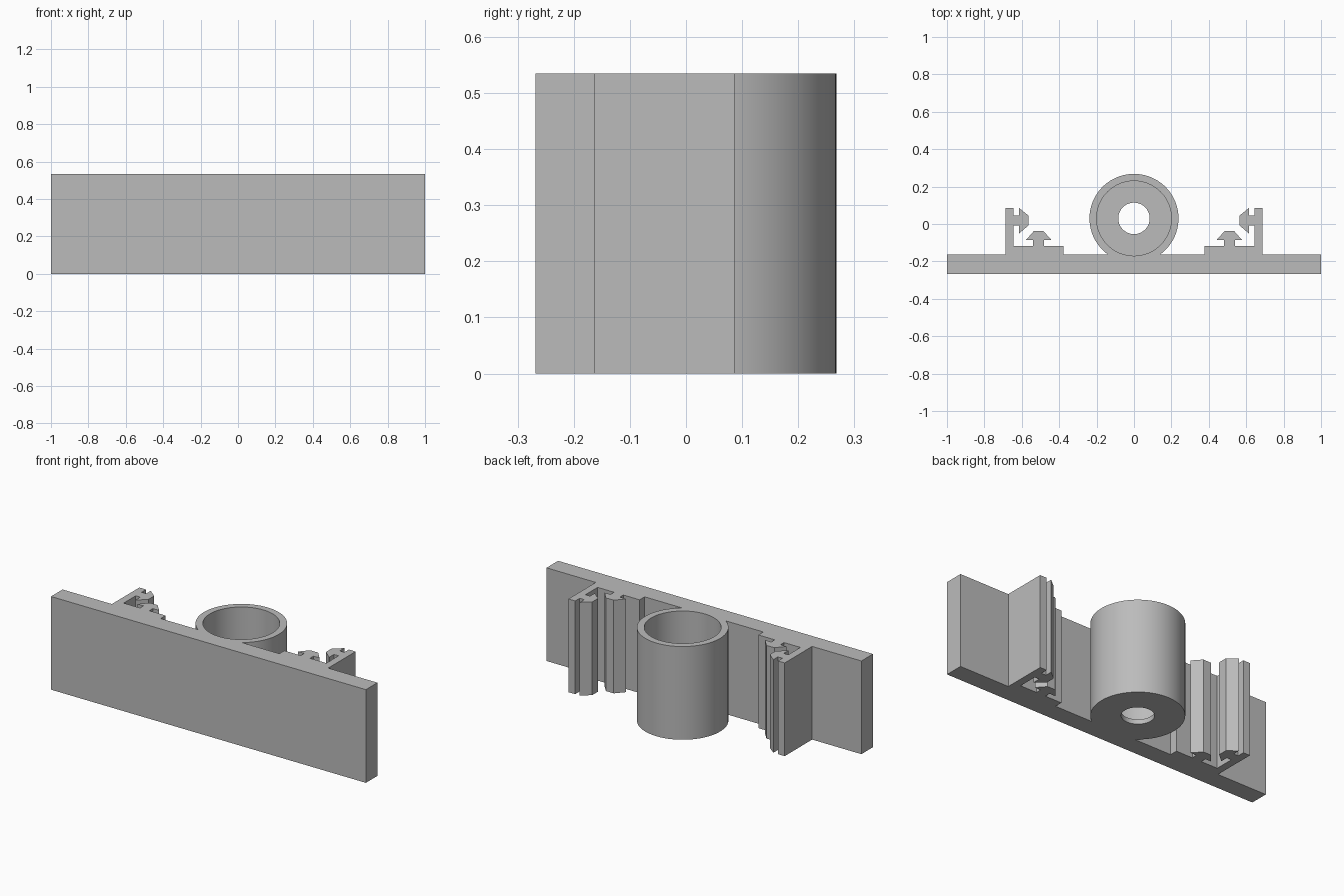
import bpy, bmesh, math

if "Cube" in bpy.data.objects:
    bpy.data.objects.remove(bpy.data.objects["Cube"], do_unlink=True)

HEIGHT = 0.535
FRONT, BACK = -0.268, -0.163      # plate faces
TUBE_Y, TUBE_R, BORE_R, HOLE_R = 0.03, 0.238, 0.2, 0.084
FLOOR = 0.027                     # thickness of the tube floor

grey = bpy.data.materials.new("plain grey")
grey.use_nodes = True
colour = (0.5, 0.5, 0.5, 1)
grey.diffuse_color = colour
grey.node_tree.nodes["Principled BSDF"].inputs["Base Color"].default_value = colour


def extrude_profile(name, points, z0, z1):
    """Extrude a closed xy outline from z0 to z1."""
    bm = bmesh.new()
    face = bm.faces.new([bm.verts.new((x, y, z0)) for x, y in points])
    result = bmesh.ops.extrude_face_region(bm, geom=[face])
    top = [v for v in result["geom"] if isinstance(v, bmesh.types.BMVert)]
    bmesh.ops.translate(bm, verts=top, vec=(0, 0, z1 - z0))
    bmesh.ops.recalc_face_normals(bm, faces=bm.faces)
    mesh = bpy.data.meshes.new(name)
    bm.to_mesh(mesh)
    bm.free()
    mesh.materials.append(grey)
    obj = bpy.data.objects.new(name, mesh)
    bpy.context.collection.objects.link(obj)
    return obj


def arc(radius, start, end, steps):
    angles = [start + (end - start) * i / steps for i in range(steps + 1)]
    return [(radius * math.cos(a), TUBE_Y + radius * math.sin(a)) for a in angles]


# Corner clip: upright wall with a sideways hook, then a low base with an arrow hook
clip = [
    (-0.687, BACK), (-0.687, 0.086), (-0.644, 0.086), (-0.644, 0.045),
    (-0.615, 0.045), (-0.615, 0.086), (-0.564, 0.045), (-0.564, -0.008),
    (-0.615, -0.051), (-0.615, -0.008), (-0.644, -0.008), (-0.644, -0.118),
    (-0.54, -0.118), (-0.54, -0.086), (-0.578, -0.086), (-0.535, -0.037),
    (-0.485, -0.037), (-0.441, -0.086), (-0.481, -0.086), (-0.481, -0.118),
    (-0.377, -0.118), (-0.377, BACK),
]
half = [(-1, FRONT), (-1, BACK)] + clip
mirrored = [(-x, y) for x, y in reversed(half)]

# Plate, both clips and the outer tube share one outline
dip = math.asin((TUBE_Y - BACK) / TUBE_R)
outline = half + arc(TUBE_R, math.pi + dip, -dip, 80) + mirrored
body = extrude_profile("bracket_body", outline, 0, HEIGHT)

# Blind bore from above and a smaller through hole in the floor
for name, radius, z0, z1 in (("bore_cutter", BORE_R, FLOOR, HEIGHT + 0.1),
                             ("hole_cutter", HOLE_R, -0.1, 0.1)):
    circle = arc(radius, 0, 2 * math.pi, 96)[:-1]
    cutter = extrude_profile(name, circle, z0, z1)
    cutter.hide_render = True
    cut = body.modifiers.new(name, "BOOLEAN")
    cut.operation = "DIFFERENCE"
    cut.solver = "EXACT"
    cut.object = cutter
    bpy.context.view_layer.objects.active = body
    bpy.ops.object.modifier_apply(modifier=cut.name)
    bpy.data.objects.remove(cutter, do_unlink=True)

for obj in bpy.context.selected_objects:
    obj.select_set(False)
body.select_set(True)
bpy.context.view_layer.objects.active = body
bpy.ops.object.shade_smooth_by_angle(angle=math.radians(30))
